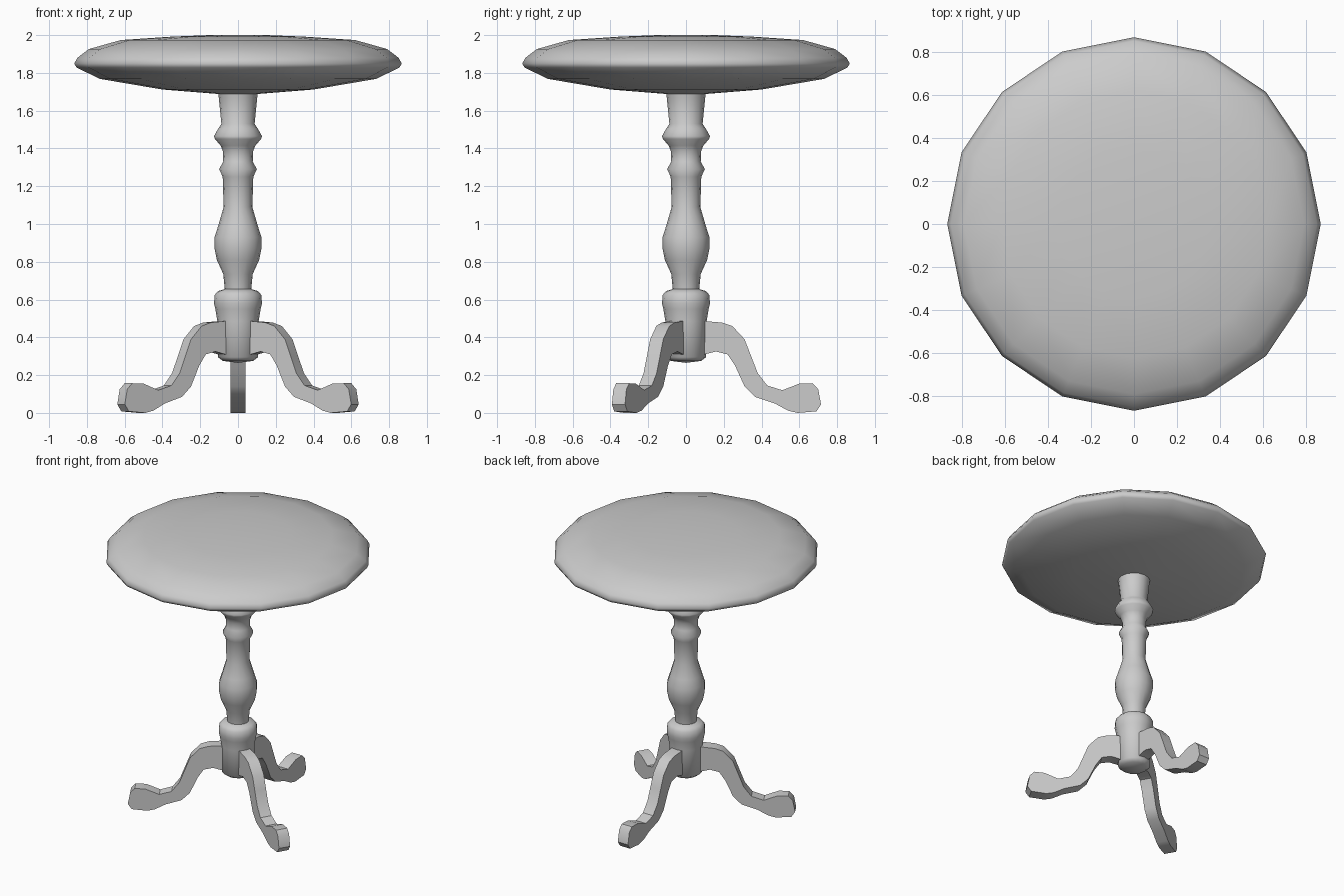
import bpy, bmesh, math
from mathutils import Matrix

if "Cube" in bpy.data.objects:
    bpy.data.objects.remove(bpy.data.objects["Cube"])


def finish(bm, name, angle):
    bmesh.ops.remove_doubles(bm, verts=bm.verts, dist=1e-5)
    bmesh.ops.recalc_face_normals(bm, faces=bm.faces)
    mesh = bpy.data.meshes.new(name)
    bm.to_mesh(mesh)
    bm.free()
    obj = bpy.data.objects.new(name, mesh)
    bpy.context.collection.objects.link(obj)
    bpy.ops.object.select_all(action='DESELECT')
    obj.select_set(True)
    bpy.context.view_layer.objects.active = obj
    bpy.ops.object.shade_smooth_by_angle(angle=math.radians(angle))
    return obj


def lathe(name, profile, sides, angle):
    """Turn a (radius, z) profile around the z axis."""
    bm = bmesh.new()
    verts = [bm.verts.new((r, 0, z)) for r, z in profile]
    edges = [bm.edges.new(pair) for pair in zip(verts, verts[1:])]
    bmesh.ops.spin(bm, geom=verts + edges, cent=(0, 0, 0), axis=(0, 0, 1),
                   angle=math.tau, steps=sides, use_merge=True)
    return finish(bm, name, angle)


# Domed round top with a rolled rim
lathe("table_top", [
    (0, 2.0), (0.15, 2.0), (0.35, 1.992), (0.62, 1.974), (0.79, 1.926),
    (0.85, 1.88), (0.867, 1.85), (0.855, 1.828), (0.73, 1.768),
    (0.40, 1.712), (0.10, 1.688), (0, 1.685)], 16, 60)

# Turned pedestal column, from under the top down to the hub
lathe("pedestal", [
    (0, 1.71), (0.108, 1.71), (0.102, 1.67), (0.088, 1.53), (0.105, 1.505),
    (0.127, 1.465), (0.122, 1.45), (0.092, 1.415), (0.08, 1.385),
    (0.078, 1.33), (0.10, 1.29), (0.081, 1.25), (0.076, 1.09),
    (0.105, 0.99), (0.124, 0.93), (0.124, 0.87), (0.112, 0.81),
    (0.078, 0.735), (0.07, 0.655), (0.105, 0.645), (0.123, 0.625),
    (0.127, 0.58), (0.12, 0.55), (0.109, 0.485), (0.106, 0.295),
    (0.08, 0.275), (0, 0.265)], 16, 60)

# Three curved legs: a side outline (distance out, z) given thickness
LEG = [
    (0.05, 0.487), (0.11, 0.485), (0.19, 0.478), (0.245, 0.46), (0.31, 0.39),
    (0.345, 0.30), (0.38, 0.21), (0.43, 0.145), (0.51, 0.12), (0.60, 0.155),
    (0.67, 0.157), (0.70, 0.125), (0.715, 0.045), (0.69, 0.008), (0.59, 0.0),
    (0.54, 0.012), (0.47, 0.05), (0.365, 0.085), (0.31, 0.14), (0.26, 0.25),
    (0.22, 0.31), (0.16, 0.325), (0.10, 0.31), (0.05, 0.30)]
THICK = 0.08

for name, deg in (("back_leg", 90), ("left_leg", 210), ("right_leg", 330)):
    bm = bmesh.new()
    side = bm.faces.new([bm.verts.new((r, -THICK / 2, z)) for r, z in LEG])
    new = bmesh.ops.extrude_face_region(bm, geom=[side], use_keep_orig=True)
    moved = [v for v in new["geom"] if isinstance(v, bmesh.types.BMVert)]
    bmesh.ops.translate(bm, verts=moved, vec=(0, THICK, 0))
    bm.transform(Matrix.Rotation(math.radians(deg), 4, 'Z'))
    finish(bm, name, 35)
